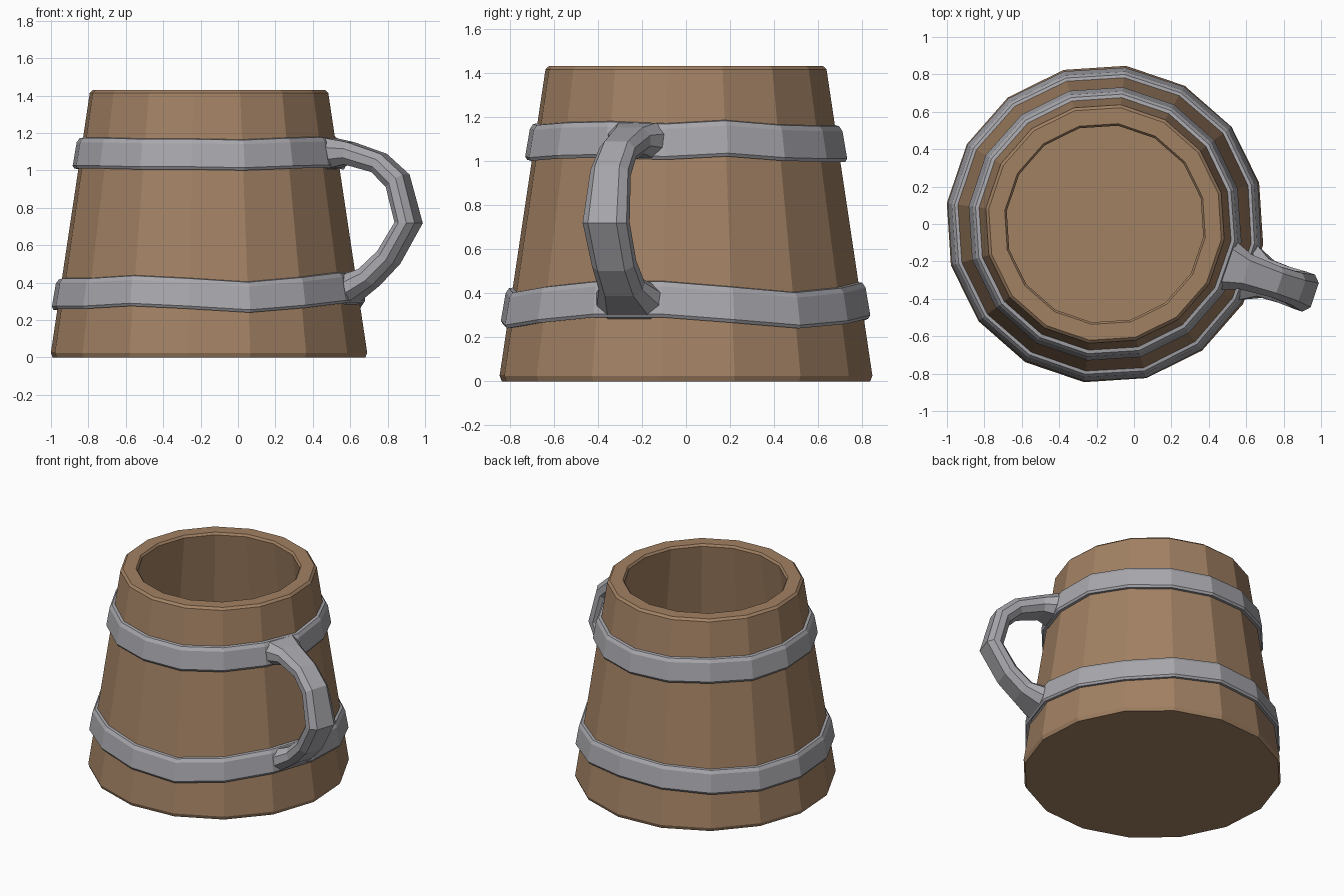
import bpy, bmesh, math
from mathutils import Vector

if "Cube" in bpy.data.objects:
    bpy.data.objects.remove(bpy.data.objects["Cube"])

CENTER = Vector((-0.155, 0, 0))   # mug axis; the handle fills the rest of the width
SIDES = 16
STEP = math.tau / SIDES
START = math.radians(15)
HANDLE_ANGLE = math.radians(-18.75)


def material(name, rgb):
    m = bpy.data.materials.new(name)
    m.diffuse_color = (*rgb, 1)
    m.use_nodes = True
    m.node_tree.nodes["Principled BSDF"].inputs["Base Color"].default_value = m.diffuse_color
    return m


wood = material("wood", (0.36, 0.22, 0.125))
metal = material("metal", (0.39, 0.39, 0.42))


def loft(name, rings, mat, closed=False):
    """Bridge equal rings of points; cap the ends unless the loft closes on itself."""
    bm = bmesh.new()
    vs = [[bm.verts.new(p) for p in ring] for ring in rings]
    n = len(vs[0])
    pairs = list(zip(vs, vs[1:])) + ([(vs[-1], vs[0])] if closed else [])
    for a, b in pairs:
        for i in range(n):
            j = (i + 1) % n
            bm.faces.new((a[i], a[j], b[j], b[i]))
    if not closed:
        bm.faces.new(vs[0][::-1])
        bm.faces.new(vs[-1])
    bmesh.ops.recalc_face_normals(bm, faces=bm.faces)
    mesh = bpy.data.meshes.new(name)
    bm.to_mesh(mesh)
    bm.free()
    mesh.materials.append(mat)
    obj = bpy.data.objects.new(name, mesh)
    bpy.context.collection.objects.link(obj)
    return obj


def polar(r, i, z):
    a = START + i * STEP
    return CENTER + Vector((r * math.cos(a), r * math.sin(a), z))


def wall(z):
    """Outer radius of the tapered body at height z."""
    return 0.855 - 0.149 * z


# Hollow wooden body: outside, rim, inside wall, floor
profile = [(0.843, 0), (0.853, 0.025), (0.643, 1.415), (0.627, 1.43),
           (0.541, 1.43), (0.53, 1.415), (0.72, 0.11)]
loft("mug_body", [[polar(r, i, z) for i in range(SIDES)] for r, z in profile], wood)

# Two slightly uneven metal bands, heights given per corner
lower = [.265, .24, .26, .285, .275, .26, .25, .255, .26, .26, .275, .26, .24, .265, .29, .29]
upper = [1.02, 1.0, .995, .995, 1.0, 1.01, 1.0, 1.01, 1.01, 1.01, 1.005, 1.005, 1.0, 1.01, 1.015, 1.005]
section = [(-0.03, 0.005), (0.022, 0), (0.033, 0.015), (0.03, 0.14), (0.018, 0.162), (-0.03, 0.17)]
for name, heights in (("lower_band", lower), ("upper_band", upper)):
    loft(name, [[polar(wall(z + dz) + out, i, z + dz) for i, z in enumerate(heights)]
                for out, dz in section], metal, closed=True)

# Handle: chamfered rectangle swept along an arc, flared where it meets the bands
out_dir = Vector((math.cos(HANDLE_ANGLE), math.sin(HANDLE_ANGLE), 0))
side_dir = Vector((-out_dir.y, out_dir.x, 0))
# distance from axis, height, half width, half thickness, travel angle (degrees)
stations = [(0.69, 1.09, 0.14, 0.082, 0), (0.79, 1.092, 0.098, 0.06, -8),
            (0.96, 1.04, 0.085, 0.055, -28), (1.065, 0.945, 0.09, 0.058, -55),
            (1.127, 0.72, 0.105, 0.057, -92), (1.015, 0.535, 0.1, 0.055, -128),
            (0.905, 0.43, 0.105, 0.058, -138), (0.80, 0.365, 0.158, 0.082, -180)]
rings = []
for d, z, w, t, angle in stations:
    a = math.radians(angle)
    normal = out_dir * -math.sin(a) + Vector((0, 0, math.cos(a)))
    mid = CENTER + out_dir * d + Vector((0, 0, z))
    corners = [(1, .4), (.65, 1), (-.65, 1), (-1, .4), (-1, -.4), (-.65, -1), (.65, -1), (1, -.4)]
    rings.append([mid + side_dir * (w * u) + normal * (t * v) for u, v in corners])
loft("handle", rings, metal)
